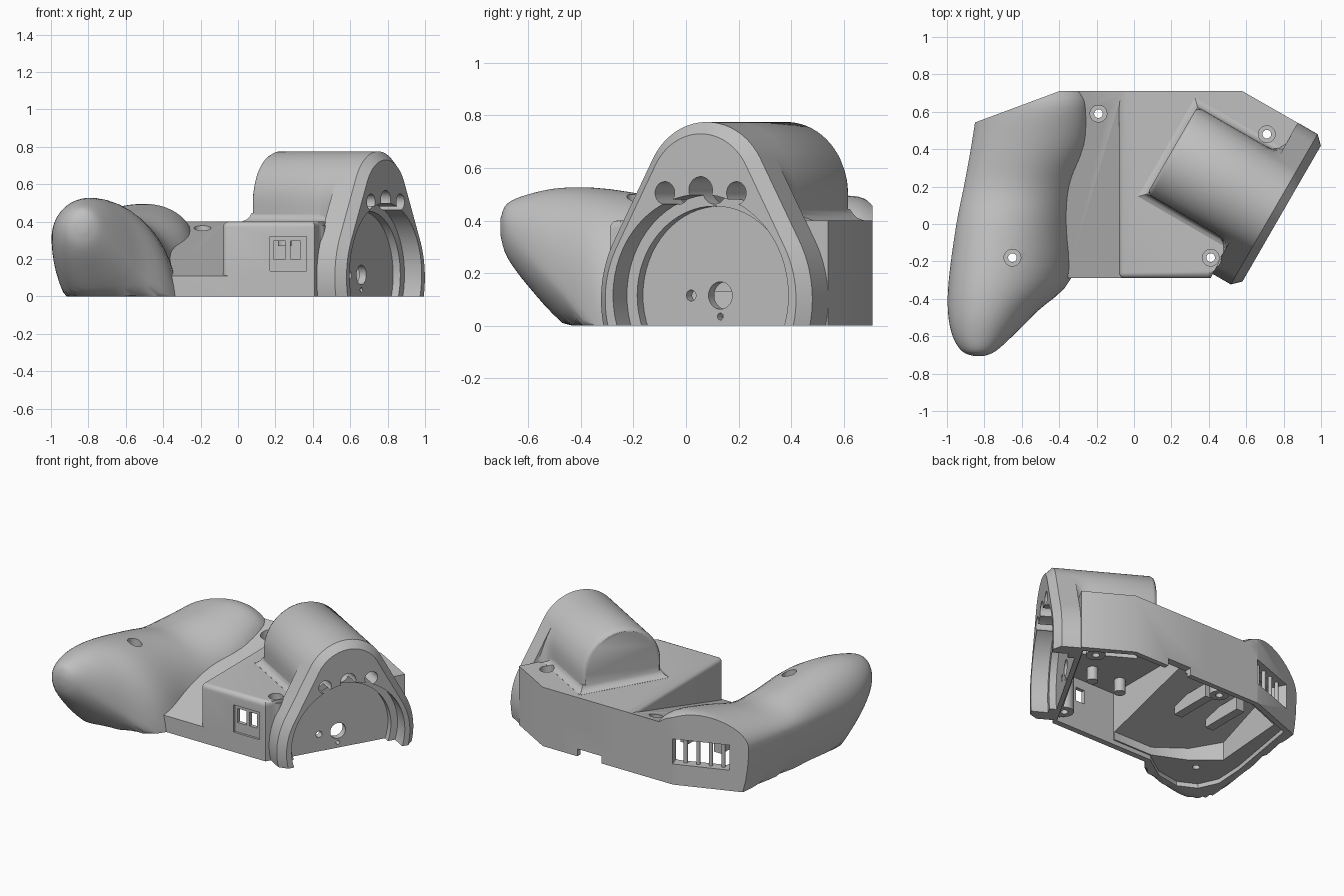
import bpy, bmesh, math
from mathutils import Vector

old = bpy.data.objects.get("Cube")
if old:
    bpy.data.objects.remove(old, do_unlink=True)

grey = bpy.data.materials.new("light_grey_plastic")
grey.use_nodes = True
GREY = (0.53, 0.53, 0.53, 1)
grey.diffuse_color = GREY
grey.node_tree.nodes["Principled BSDF"].inputs["Base Color"].default_value = GREY


# ---- helpers ----
def loft(name, rings, bevel_rule=None, width=0.03):
    """Closed solid through a list of equal-length rings."""
    bm = bmesh.new()
    loops = [[bm.verts.new(p) for p in ring] for ring in rings]
    n = len(loops[0])
    for a, b in zip(loops, loops[1:]):
        for i in range(n):
            j = (i + 1) % n
            bm.faces.new((a[i], a[j], b[j], b[i]))
    bm.faces.new(loops[0])
    bm.faces.new(loops[-1])
    if bevel_rule:
        edges = [e for e in bm.edges if bevel_rule((e.verts[0].co + e.verts[1].co) / 2)]
        bmesh.ops.bevel(bm, geom=edges, offset=width, segments=5, profile=0.5, affect='EDGES')
    bmesh.ops.recalc_face_normals(bm, faces=bm.faces)
    me = bpy.data.meshes.new(name)
    bm.to_mesh(me)
    bm.free()
    me.materials.append(grey)
    ob = bpy.data.objects.new(name, me)
    bpy.context.collection.objects.link(ob)
    return ob


def prism(name, poly, z0, top, **kw):
    height = top if callable(top) else lambda y: top
    return loft(name, [[(x, y, z0) for x, y in poly], [(x, y, height(y)) for x, y in poly]], **kw)


def box(name, x0, x1, y0, y1, z0, z1):
    return prism(name, [(x0, y0), (x1, y0), (x1, y1), (x0, y1)], z0, z1)


def circle(r, n=40):
    return [(r * math.cos(2 * math.pi * i / n), r * math.sin(2 * math.pi * i / n)) for i in range(n)]


def post(name, x, y, r, z0, z1):
    return prism(name, [(x + a, y + b) for a, b in circle(r, 28)], z0, z1)


def combine(tool, op='DIFFERENCE'):
    mod = shell.modifiers.new("bool", 'BOOLEAN')
    mod.operation, mod.solver, mod.object = op, 'EXACT', tool
    bpy.context.view_layer.objects.active = shell
    bpy.ops.object.modifier_apply(modifier=mod.name)
    bpy.data.objects.remove(tool, do_unlink=True)


# Frame of the angled wheel plate: v points out of it, u runs along it
OUT, ALONG = Vector((0.866, -0.5, 0)), Vector((0.5, 0.866, 0))


def plate_point(u, v, z):
    return OUT * v + ALONG * (0.443 + u) + Vector((0, 0, z))


def plate_disc(name, u, z, r, v0, v1):
    return loft(name, [[plate_point(u + a, v, z + b) for a, b in circle(r, 64)] for v in (v0, v1)])


def arch(inset, n=18):
    """Wide lower arc, straight flank and narrower top arc."""
    low, high, zl, zh = 0.464 - inset, 0.27 - inset, 0.1, 0.505
    tangent = math.asin((low - high) / (zh - zl))
    start = math.asin(-zl / low)
    half = []
    for i in range(n + 1):
        a = start + (tangent - start) * i / n
        half.append((low * math.cos(a), zl + low * math.sin(a)))
    (ua, za), ub, zb = half[-1], high * math.cos(tangent), zh + high * math.sin(tangent)
    half += [(ua + (ub - ua) * k / 8, za + (zb - za) * k / 8) for k in range(1, 8)]
    for i in range(n + 1):
        a = tangent + (math.pi / 2 - tangent) * i / n
        half.append((high * math.cos(a), zh + high * math.sin(a)))
    return half + [(-u, z) for u, z in reversed(half[:-1])]


def tunnel(r, flare=0.0):
    """Upright round-topped profile, flared sideways toward the arch."""
    ring = []
    for u, z in arch(0):
        if z > 0.3:
            upright = 0.27 if z < 0.505 else math.sqrt(max(0, 0.27 ** 2 - (z - 0.505) ** 2))
            w = upright + flare * (abs(u) - upright)
            ring.append((math.copysign(w, u) * r / 0.27, 0.3 + (z - 0.3) * (0.205 + r) / 0.475))
    return ring


def valley(y):
    return 0.11 + 0.29 * (y + 0.29)


# ---- main housing block ----
shell = prism("controller_shell", [(-0.08, -0.29), (0.41, -0.29), (0.43, -0.25), (0.877, 0.54),
                                   (0.58, 0.71), (-0.08, 0.71)], 0, 0.4,
              bevel_rule=lambda c: (c.z > 0.39 and (c.y < -0.25 or c.x < -0.05))
              or (c.z > 0.1 and c.x < -0.05 and c.y < -0.25))

# Sloping valley between block and grip
combine(prism("valley_block", [(-0.45, -0.29), (0, -0.29), (0, 0.71), (-0.45, 0.71)], 0, valley), 'UNION')

# ---- hand grip: y, left x, crown x, right x, low z, left z, right z, crown z ----
stations = [
    (-0.705, -0.86, -0.83, -0.80, 0.34, 0.38, 0.38, 0.41),
    (-0.68, -0.92, -0.83, -0.74, 0.26, 0.36, 0.36, 0.465),
    (-0.60, -0.97, -0.82, -0.65, 0.15, 0.34, 0.28, 0.50),
    (-0.47, -0.995, -0.80, -0.52, 0.01, 0.32, 0.14, 0.525),
    (-0.29, -0.99, -0.77, -0.335, -0.12, 0.30, -0.06, 0.52),
    (0.0, -0.95, -0.72, -0.32, -0.14, 0.30, -0.03, 0.47),
    (0.2, -0.91, -0.66, -0.29, -0.2, 0.30, 0.04, 0.435),
    (0.42, -0.87, -0.57, -0.25, -0.35, 0.30, 0.24, 0.465),
    (0.62, -0.84, -0.50, -0.24, -0.4, 0.30, 0.30, 0.495),
    (0.71, -0.83, -0.50, -0.25, -0.4, 0.30, 0.30, 0.47)]


def grip_ring(s, n=48):
    y, xl, xc, xr, zb, zl, zr, zt = s
    ring = []
    for i in range(n):
        c, k = math.cos(2 * math.pi * (i + 0.5) / n), math.sin(2 * math.pi * (i + 0.5) / n)
        side, mid = (xr - xc, zr) if c > 0 else (xc - xl, zl)
        ring.append((xc + side * c, y, max(0, mid + k * (zt - mid if k > 0 else mid - zb))))
    return ring


rings = []
for i in range(len(stations) - 1):
    p0, p1, p2, p3 = (stations[min(max(j, 0), len(stations) - 1)] for j in range(i - 1, i + 3))
    for t in (0, 0.25, 0.5, 0.75):
        rings.append(grip_ring([b + 0.5 * t * (c - a + t * (2 * a - 5 * b + 4 * c - d + t * (3 * (b - c) + d - a)))
                                for a, b, c, d in zip(p0, p1, p2, p3)]))
rings.append(grip_ring(stations[-1]))
combine(loft("grip", rings), 'UNION')
combine(prism("rear_corner_cut", [(-0.4, 0.71), (-1.1, 0.45), (-1.1, 0.9), (-0.4, 0.9)], -0.1, 1))

# ---- wheel plate with chamfered rim ----
combine(loft("wheel_plate", [[plate_point(u, v, z) for u, z in arch(inset)]
                             for v, inset in ((0.49, 0), (0.61, 0), (0.656, 0.045))]), 'UNION')

# ---- motor hump: rounded end, flare into the plate, fillet along its foot ----
combine(loft("motor_hump", [[plate_point(u, v, z) for u, z in tunnel(r, flare)]
                            for v, r, flare in ((-0.02, 0.25, 0), (-0.012, 0.262, 0), (0.005, 0.27, 0),
                                                (0.40, 0.27, 0), (0.44, 0.27, 0.08), (0.47, 0.27, 0.3),
                                                (0.495, 0.27, 0.8), (0.52, 0.27, 0.9))]), 'UNION')
combine(loft("hump_foot", [[plate_point(u * (0.27 + o), v, z) for u, v in
                            ((-1, -0.02 - o), (1, -0.02 - o), (1, 0.5), (-1, 0.5))]
                           for z, o in ((0.38, 0.035), (0.401, 0.035), (0.41, 0.018),
                                        (0.425, 0.006), (0.445, -0.003))]), 'UNION')

# ---- hollow underside ----
combine(prism("lid_recess", [(-0.75, 0.54), (-0.4, 0.675), (0.57, 0.675), (0.84, 0.51), (0.41, -0.25),
                             (-0.34, -0.25), (-0.5, -0.36), (-0.67, -0.39), (-0.79, -0.33),
                             (-0.85, -0.2), (-0.84, 0)], -0.1, 0.03))
combine(prism("main_cavity", [(-0.045, -0.25), (0.39, -0.25), (0.81, 0.48), (0.56, 0.66), (-0.045, 0.66)], -0.1, 0.36))
combine(prism("grip_cavity", [(-0.68, 0.53), (-0.4, 0.64), (0.02, 0.64), (0.02, -0.24), (-0.34, -0.24),
                              (-0.56, -0.14), (-0.72, 0.0)], -0.1, lambda y: valley(y) - 0.04))
combine(loft("hump_cavity", [[plate_point(u, v, z) for u, z in tunnel(0.23)] for v in (0.02, 0.47)]))

# ---- stepped wheel pocket, hub holes and cable holes ----
combine(plate_disc("wheel_pocket", 0, 0.115, 0.385, 0.55, 0.75))
combine(plate_disc("wheel_pocket_step", 0, 0.115, 0.34, 0.506, 0.75))
for u, z, r, depth in ((0, 0.115, 0.052, 0.4), (-0.128, 0.115, 0.021, 0.4), (0, 0.035, 0.013, 0.4),
                       (-0.157, 0.505, 0.043, 0.45), (0, 0.515, 0.052, 0.45), (0.157, 0.505, 0.043, 0.45)):
    combine(plate_disc("plate_hole", u, z, r, depth, 0.75))

# ---- screw bosses with counterbored holes ----
for x, y, seat, top in ((-0.19, 0.59, 0.31, 0.34), (-0.65, -0.18, 0.33, 0.42),
                        (0.41, -0.18, 0.35, 0.38), (0.71, 0.48, 0.35, 0.38)):
    combine(post("screw_boss", x, y, 0.06, 0.03, top), 'UNION')
    combine(post("screw_hole", x, y, 0.023, -0.1, 0.8))
    combine(post("screw_seat", x, y, 0.045, seat, 0.65))

# ---- front socket, rear connector window, cable notch ----
combine(box("socket_recess", 0.17, 0.365, -0.4, -0.275, 0.135, 0.32))
for x0, x1 in ((0.19, 0.255), (0.28, 0.335)):
    combine(box("socket_hole", x0, x1, -0.4, -0.2, 0.2, 0.295))
combine(prism("rear_window", [(-0.41, 0.75), (-0.36, 0.6), (-0.68, 0.48), (-0.755, 0.62)], 0.14, 0.31))
combine(box("cable_notch", 0.14, 0.32, 0.6, 0.8, -0.1, 0.05))

# ---- inner fittings ----
for i in range(4):
    post("connector_pin", -0.45 - 0.075 * i, 0.645 - 0.028 * i, 0.013, 0.12, 0.315)
for x in (0.03, 0.25):
    for y in (-0.1, 0.55):
        post("board_standoff", x, y, 0.035, 0.27, 0.37)
for x in (-0.55, -0.3):
    box("battery_rail", x, x + 0.06, 0.1, 0.4, 0.13, 0.22)

# ---- smooth shading with crisp edges ----
bpy.ops.object.select_all(action='DESELECT')
for ob in bpy.context.scene.objects:
    if ob.type == 'MESH' and grey.name in ob.data.materials:
        ob.select_set(True)
        bpy.context.view_layer.objects.active = ob
bpy.ops.object.shade_smooth_by_angle(angle=math.radians(32))
